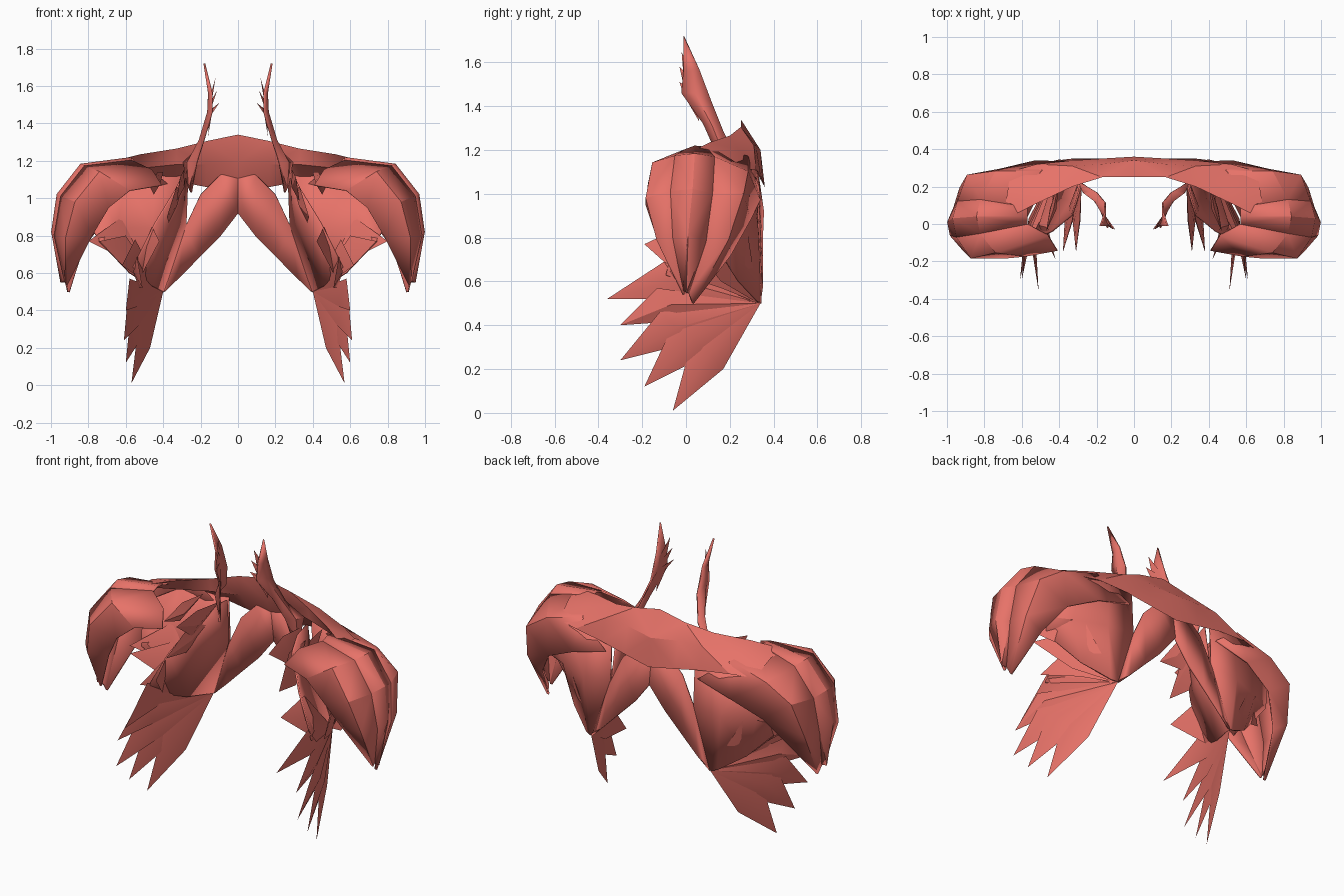
import bpy, bmesh
from mathutils import Vector

mat = bpy.data.materials.new("red_leather")
mat.diffuse_color = (0.80, 0.17, 0.14, 1)


def finish(name, bm, thick):
    bmesh.ops.remove_doubles(bm, verts=bm.verts, dist=0.0005)
    bmesh.ops.recalc_face_normals(bm, faces=bm.faces)
    me = bpy.data.meshes.new(name)
    bm.to_mesh(me)
    bm.free()
    ob = bpy.data.objects.new(name, me)
    bpy.context.collection.objects.link(ob)
    me.materials.append(mat)
    if thick:
        s = ob.modifiers.new("thickness", 'SOLIDIFY')
        s.thickness = thick
        s.offset = 0
    m = ob.modifiers.new("mirror", 'MIRROR')
    m.use_clip = True
    bpy.ops.object.select_all(action='DESELECT')
    ob.select_set(True)
    bpy.context.view_layer.objects.active = ob
    bpy.ops.object.shade_smooth_by_angle(angle=0.5)
    return ob


def sheet(name, rows, thick=0.01, closed=False):
    """Loft a surface through rows of points."""
    bm = bmesh.new()
    grid = [[bm.verts.new(p) for p in r] for r in rows]
    n = len(rows[0])
    for a, b in zip(grid, grid[1:]):
        for i in range(n if closed else n - 1):
            j = (i + 1) % n
            bm.faces.new((a[i], a[j], b[j], b[i]))
    bmesh.ops.triangulate(bm, faces=bm.faces)
    return finish(name, bm, thick)


def feather(name, root, left, right, tip, bulge=0.025):
    """Pointed blade with a raised centre ridge, two-sided and closed."""
    root, left, right, tip = map(Vector, (root, left, right, tip))
    nrm = (right - left).cross(tip - root).normalized()
    mid = (left + right) / 2
    bm = bmesh.new()
    r, l, q, t = [bm.verts.new(p) for p in (root, left, right, tip)]
    f = bm.verts.new(mid + nrm * bulge)
    k = bm.verts.new(mid - nrm * bulge * 0.3)
    for c in (f, k):
        for a, b in ((r, l), (l, t), (t, q), (q, r)):
            bm.faces.new((a, b, c))
    return finish(name, bm, 0)


# Collar band over the back of the neck
sheet("collar_band", [
    [(0, .25, 1.34), (0, .34, 1.20), (0, .36, 1.03), (0, .27, 1.19)],
    [(.17, .25, 1.305), (.17, .32, 1.22), (.17, .35, 1.06), (.17, .27, 1.18)],
    [(.33, .20, 1.265), (.33, .31, 1.22), (.33, .34, 1.09), (.33, .22, 1.18)],
    [(.52, .11, 1.235), (.52, .24, 1.2), (.52, .32, 1.11), (.52, .17, 1.16)],
    [(.70, .02, 1.19), (.68, .15, 1.19), (.66, .28, 1.11), (.68, .12, 1.15)],
], 0, True)

# V-shaped straps down the back
sheet("back_strap", [
    [(0, .31, 1.2), (0, .35, .92)],
    [(.1, .315, 1.12), (.1, .345, .79)],
    [(.2, .32, 1.02), (.21, .345, .68)],
    [(.285, .325, .84), (.32, .345, .57)],
    [(.39, .335, .51), (.40, .34, .50)],
], 0.012)

# Three shoulder petals sharing their seams
seam_f = [(.57, .0, 1.2), (.82, -.05, 1.17), (.945, -.07, 1.01), (.98, -.06, .80), (.925, -.01, .56)]
seam_b = [(.57, .09, 1.21), (.82, .13, 1.165), (.94, .12, 1.0), (.96, .09, .78), (.92, .01, .55)]


def petal(name, left, middle, right):
    sheet(name, list(zip(left, middle, right)))


petal("shoulder_petal_front",
      [(.41, -.14, 1.07), (.58, -.17, 1.04), (.69, -.18, .95), (.78, -.13, .80), (.91, -.01, .54)],
      [(.46, -.06, 1.15), (.74, -.15, 1.14), (.87, -.18, .98), (.92, -.13, .79), (.92, -.01, .54)],
      seam_f)
petal("shoulder_petal_middle", seam_f,
      [(.57, .04, 1.215), (.84, .04, 1.18), (.965, .03, 1.02), (.994, .01, .82), (.945, .0, .55)],
      seam_b)
petal("shoulder_petal_back", seam_b,
      [(.50, .28, 1.17), (.74, .28, 1.10), (.89, .26, 1.0), (.93, .19, .79), (.91, .03, .50)],
      [(.31, .33, 1.03), (.53, .335, .97), (.72, .29, .88), (.83, .20, .72), (.90, .03, .50)])

# Wide rear wing panel under the band
sheet("rear_wing_panel", [
    [(.28, .31, 1.13), (.28, .325, .86), (.40, .34, .50)],
    [(.44, .31, 1.13), (.46, .325, .84), (.44, .325, .51)],
    [(.60, .29, 1.10), (.65, .25, .84), (.58, .24, .60)],
    [(.74, .25, 1.02), (.78, .19, .84), (.74, .13, .77)],
])
feather("rear_wing_feather_1", (.40, .33, .50), (.62, .27, .90), (.62, .21, .68), (.80, .10, .77))
feather("rear_wing_feather_2", (.40, .33, .50), (.60, .22, .80), (.58, .16, .60), (.74, .02, .77))
feather("rear_wing_feather_3", (.40, .33, .50), (.55, .16, .78), (.52, .16, .57), (.62, -.06, .64))

# Inner wing panel running forward under the shoulder
sheet("inner_wing_panel", [
    [(.27, .28, 1.12), (.28, .31, .86), (.40, .34, .50)],
    [(.30, .15, 1.11), (.34, .12, .86), (.46, .16, .53)],
    [(.33, .05, 1.05), (.44, -.04, .87), (.56, -.09, .63)],
])
feather("inner_feather_1", (.28, .22, 1.13), (.29, .02, 1.15), (.33, .03, .98), (.31, -.15, 1.11))
feather("inner_feather_2", (.30, .22, 1.05), (.33, .02, 1.06), (.37, .03, .87), (.38, -.15, .90))
feather("inner_feather_3", (.40, .24, 1.14), (.43, .08, 1.14), (.45, .08, 1.02), (.47, -.04, 1.06))

# Fan of long lower feathers: left side, right side, tip
root = (.40, .34, .50)
fan = [
    ((.47, .17, .20), (.53, .03, .34), (.57, -.06, .01)),
    ((.51, .09, .26), (.57, -.05, .42), (.60, -.19, .12)),
    ((.53, .02, .32), (.59, -.12, .46), (.61, -.30, .24)),
    ((.54, -.02, .42), (.58, -.13, .57), (.60, -.30, .40)),
    ((.53, .0, .52), (.54, -.10, .69), (.51, -.36, .52)),
    ((.51, .0, .60), (.46, -.02, .85), (.42, -.19, .77)),
]
for i, (a, b, t) in enumerate(fan):
    feather("lower_feather_%d" % (i + 1), root, a, b, t)

# Upright horn plumes rising from the collar
sheet("horn_blade", [
    [(.25, .18, 1.03), (.26, .20, 1.05), (.27, .21, 1.08)],
    [(.22, .14, 1.19), (.27, .17, 1.19), (.29, .22, 1.19)],
    [(.18, .08, 1.32), (.205, .12, 1.31), (.20, .17, 1.28)],
    [(.14, -.02, 1.46), (.16, .04, 1.46), (.155, .115, 1.42)],
    [(.14, -.01, 1.56), (.155, .02, 1.56), (.155, .06, 1.57)],
    [(.18, -.01, 1.72)] * 3,
], 0.01)
for i, (z, t) in enumerate([(1.46, (.12, -.02, 1.645)), (1.43, (.11, -.03, 1.58)), (1.39, (.10, -.03, 1.51))]):
    feather("horn_barb_%d" % (i + 1), (.16, .06, z - .06), (.14, -.01, z + .06),
            (.15, .04, z + .08), t, 0.008)
